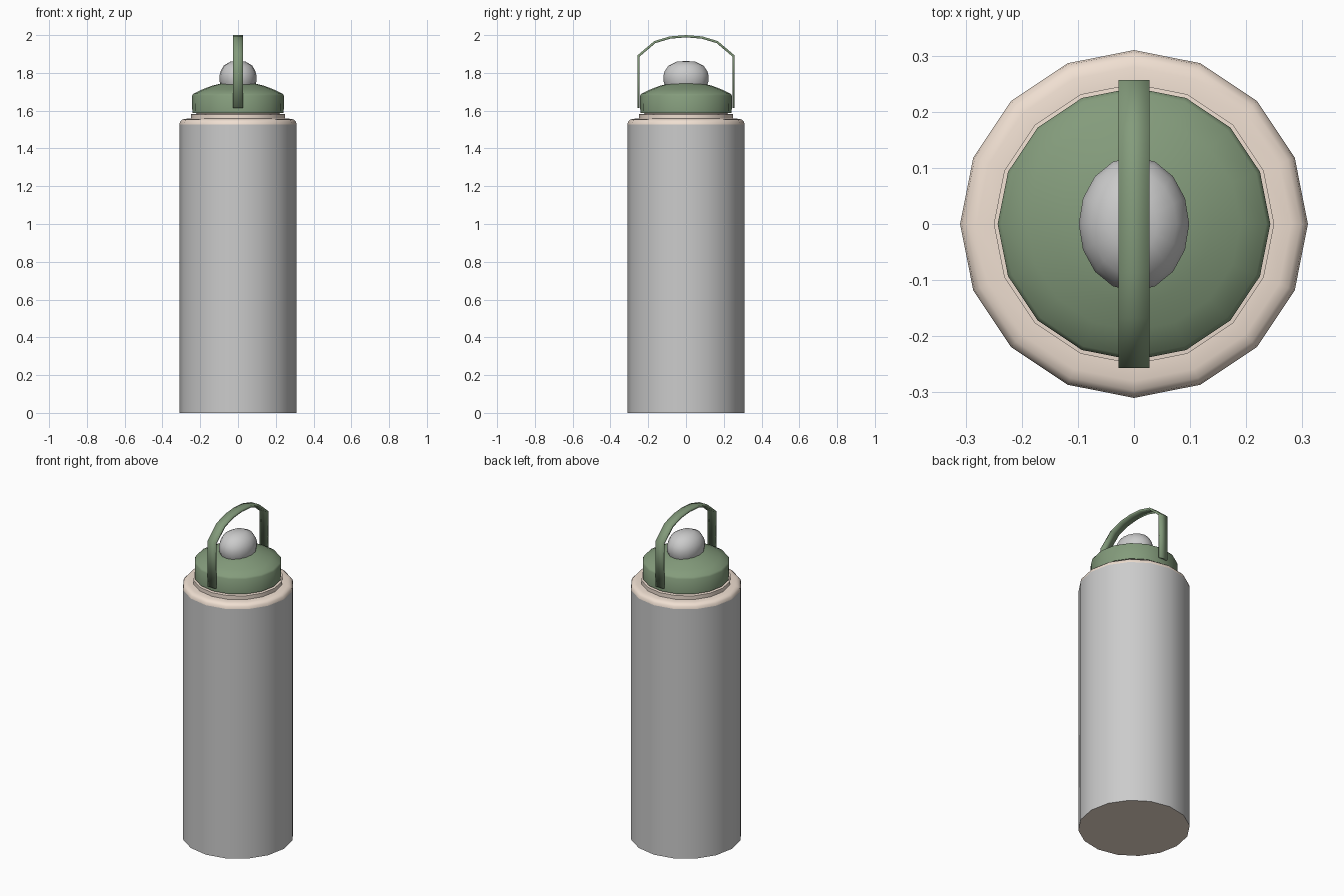
import bpy, bmesh, math

if "Cube" in bpy.data.objects:
    bpy.data.objects.remove(bpy.data.objects["Cube"])

SIDES = 16


def material(name, rgb):
    m = bpy.data.materials.new(name)
    m.diffuse_color = (*rgb, 1)
    m.use_nodes = True
    m.node_tree.nodes["Principled BSDF"].inputs["Base Color"].default_value = m.diffuse_color
    return m


cream = material("cream", (0.87, 0.74, 0.64))
green = material("green", (0.23, 0.33, 0.20))


def finish(name, bm, mat, angle):
    mesh = bpy.data.meshes.new(name)
    bm.to_mesh(mesh)
    bm.free()
    ob = bpy.data.objects.new(name, mesh)
    bpy.context.collection.objects.link(ob)
    if mat:
        mesh.materials.append(mat)
    bpy.ops.object.select_all(action='DESELECT')
    ob.select_set(True)
    bpy.context.view_layer.objects.active = ob
    bpy.ops.object.shade_smooth_by_angle(angle=math.radians(angle))
    return ob


def lathe(name, profile, mat=None, sx=1.0, angle=50):
    """Turn a (radius, z) profile, listed bottom to top, around the z axis."""
    bm = bmesh.new()
    rings = []
    for r, z in profile:
        if r == 0:
            rings.append([bm.verts.new((0, 0, z))] * SIDES)
            continue
        rings.append([bm.verts.new((sx * r * math.cos(2 * math.pi * j / SIDES),
                                    r * math.sin(2 * math.pi * j / SIDES), z))
                      for j in range(SIDES)])
    for a, b in zip(rings, rings[1:]):
        for j in range(SIDES):
            k = (j + 1) % SIDES
            corners = list(dict.fromkeys((a[j], a[k], b[k], b[j])))
            bm.faces.new(corners)
    return finish(name, bm, mat, angle)


# Bottle: grey wall, cream base, cream rounded shoulder and neck
lathe("bottle_wall", [(0.31, 0), (0.31, 1.527)])
lathe("bottle_base", [(0, 0), (0.31, 0)], cream)
lathe("shoulder_and_neck",
      [(0.31, 1.527), (0.307, 1.542), (0.297, 1.552), (0.28, 1.557), (0.25, 1.558),
       (0.25, 1.581), (0.22, 1.584), (0.22, 1.60)], cream)

# Lid with a soft rim and a shallow domed top
lathe("lid",
      [(0, 1.588), (0.242, 1.588), (0.243, 1.68), (0.236, 1.69), (0.19, 1.712),
       (0.14, 1.731), (0.09, 1.744), (0, 1.75)], green)

# Oval drinking cap
lathe("drinking_cap",
      [(0.112, 1.735), (0.119, 1.755), (0.12, 1.785), (0.113, 1.808), (0.093, 1.838),
       (0.05, 1.859), (0, 1.863)], sx=0.82, angle=60)

# Carry strap: flat band arching from one side of the lid to the other
half = [(0.251, 1.615), (0.251, 1.89), (0.165, 1.963), (0.085, 1.987)]
path = [(-y, z) for y, z in half] + [(0, 1.994)] + half[::-1]
bm = bmesh.new()
rows = [[bm.verts.new((x, y, z)) for x in (-0.0275, 0.0275)] for y, z in path]
for a, b in zip(rows, rows[1:]):
    bm.faces.new((a[0], a[1], b[1], b[0]))
strap = finish("carry_strap", bm, green, 35)
thick = strap.modifiers.new("thickness", 'SOLIDIFY')
thick.thickness = 0.012
thick.offset = 0
thick.use_even_offset = True
